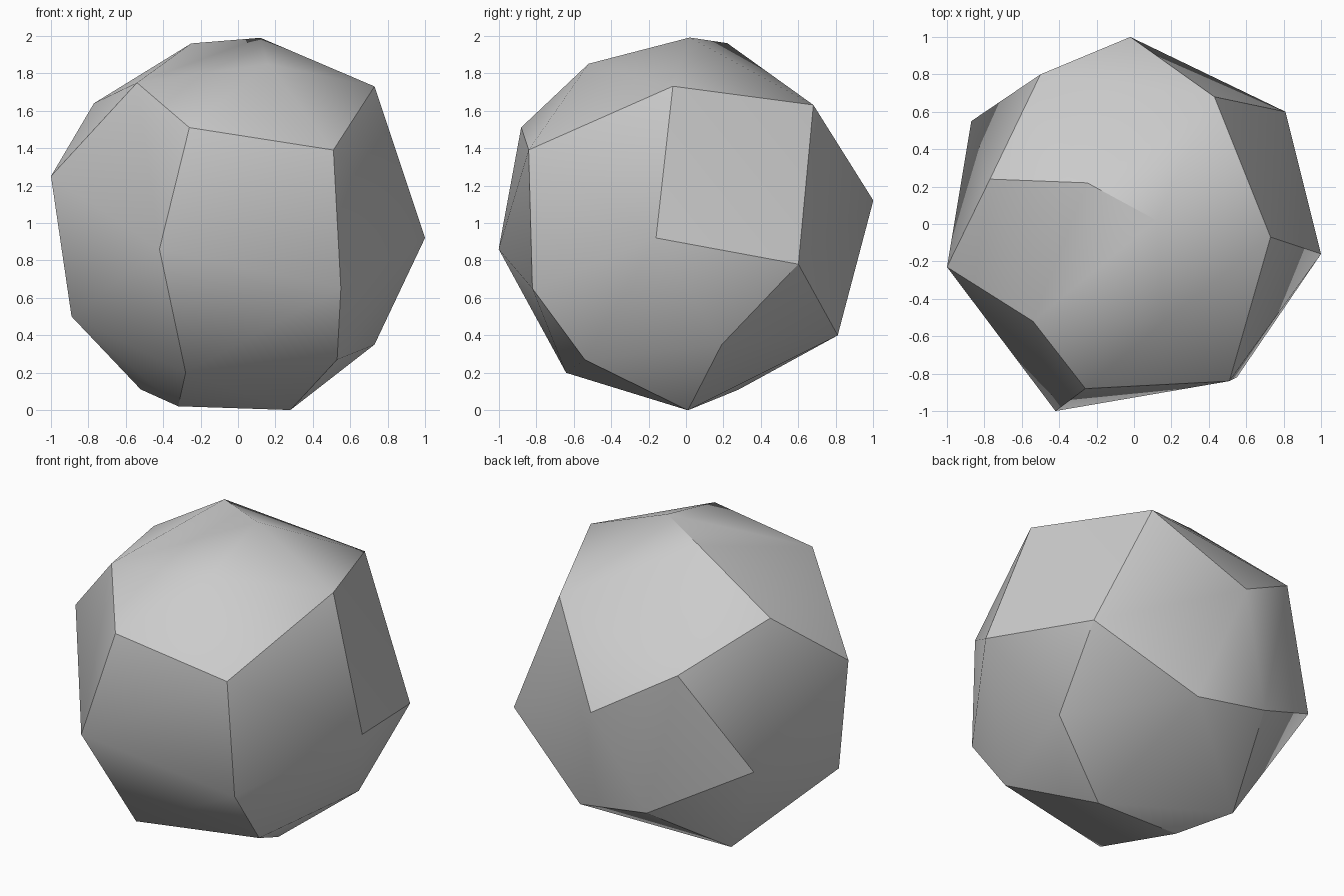
import bpy
import bmesh
import math
from mathutils import Vector

# Remove the default cube only
default_cube = bpy.data.objects.get("Cube")
if default_cube:
    bpy.data.objects.remove(default_cube, do_unlink=True)


def flat_material(name, colour):
    """Create a plain material shown the same in viewport and render."""
    material = bpy.data.materials.new(name)
    material.use_nodes = True
    material.diffuse_color = colour
    shader = material.node_tree.nodes.get("Principled BSDF")
    shader.inputs["Base Color"].default_value = colour
    shader.inputs["Roughness"].default_value = 0.9
    return material


def hull_object(name, corner_groups, material):
    """Wrap a convex faceted skin around the given groups of corners."""
    mesh = bpy.data.meshes.new(name)
    skin = bmesh.new()
    for group in corner_groups:
        for corner in group:
            skin.verts.new(Vector(corner))
    bmesh.ops.convex_hull(skin, input=skin.verts[:])

    # Discard any corners left inside, then merge nearly flat facets
    loose = [vert for vert in skin.verts if not vert.link_faces]
    bmesh.ops.delete(skin, geom=loose, context="VERTS")
    bmesh.ops.dissolve_limit(skin, angle_limit=math.radians(1),
                             verts=skin.verts[:], edges=skin.edges[:])
    bmesh.ops.recalc_face_normals(skin, faces=skin.faces[:])
    skin.to_mesh(mesh)
    skin.free()
    mesh.materials.append(material)

    rock = bpy.data.objects.new(name, mesh)
    bpy.context.collection.objects.link(rock)
    return rock


# Corners of the boulder, grouped from the top down
crown = [(.12, .02, 1.99), (-.25, .22, 1.96), (.16, -.52, 1.85),
         (-.54, -.52, 1.75), (.73, -.07, 1.73)]
shoulder = [(-.77, .24, 1.64), (.43, .68, 1.63), (-.26, -.88, 1.51),
            (-.5, .8, 1.41), (.51, -.84, 1.39), (-1, -.23, 1.25)]
waist = [(-.02, 1, 1.12), (1, -.16, .92), (-.42, -1, .86),
         (-.87, .55, .79), (.81, .6, .78), (.55, -.82, .65)]
skirt = [(-.89, -.29, .5), (-.3, .83, .48), (.19, .81, .4),
         (.73, .19, .35), (.53, -.54, .27), (-.28, -.64, .2)]
foot = [(-.52, .28, .11), (-.32, 0, .02), (.28, .01, 0)]

stone_grey = flat_material("stone grey", (.6, .6, .6, 1))
boulder = hull_object("boulder", [crown, shoulder, waist, skirt, foot], stone_grey)

# Soften shallow edges and keep the steep ones crisp
bpy.ops.object.select_all(action="DESELECT")
boulder.select_set(True)
bpy.context.view_layer.objects.active = boulder
bpy.ops.object.shade_smooth_by_angle(angle=math.radians(30))
